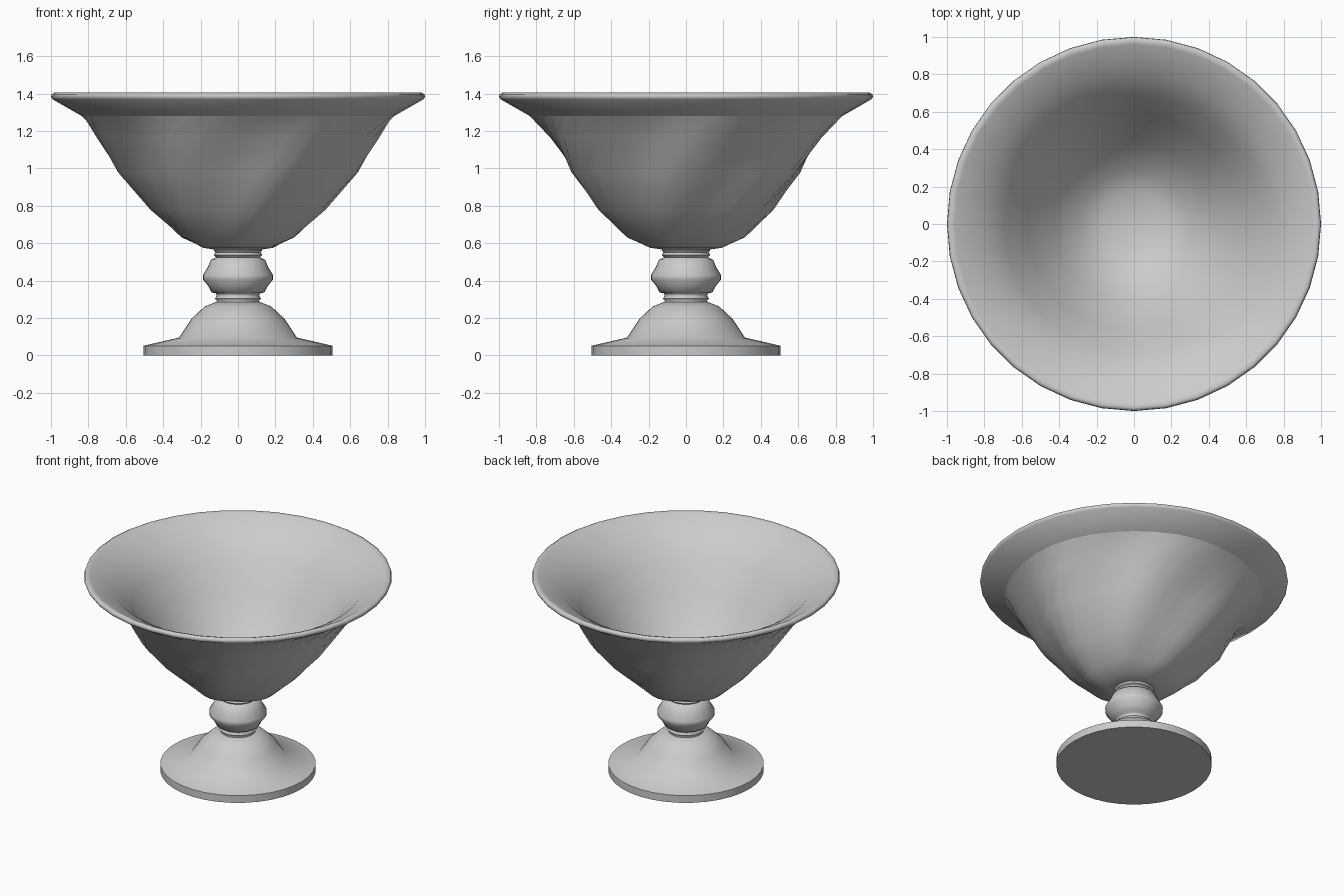
import bpy, bmesh
from math import cos, sin, pi, radians

if "Cube" in bpy.data.objects:
    bpy.data.objects.remove(bpy.data.objects["Cube"])

SEG = 36


def lathe(name, profile, angle, crease_z=None):
    """Revolve (radius, z, flute depth, twist) points; optional hard crease at one height."""
    bm = bmesh.new()
    rings = []
    for r, z, depth, twist in profile:
        if r == 0:
            rings.append([bm.verts.new((0, 0, z))])
            continue
        ring = []
        for i in range(SEG):
            a = 2 * pi * i / SEG + radians(twist - 5)
            wave = max(-1, min(1, 1.6 * cos(6 * (a - radians(twist)))))
            rr = r + depth * wave
            ring.append(bm.verts.new((rr * cos(a), rr * sin(a), z)))
        rings.append(ring)
    for lo, hi in zip(rings, rings[1:]):
        for i in range(SEG):
            j = (i + 1) % SEG
            if len(lo) == 1:
                bm.faces.new((lo[0], hi[j], hi[i]))
            elif len(hi) == 1:
                bm.faces.new((lo[i], lo[j], hi[0]))
            else:
                bm.faces.new((lo[i], lo[j], hi[j], hi[i]))
    bmesh.ops.recalc_face_normals(bm, faces=bm.faces)
    if crease_z is not None:
        for e in bm.edges:
            if all(abs(v.co.z - crease_z) < 1e-4 for v in e.verts):
                e.smooth = False
    mesh = bpy.data.meshes.new(name)
    bm.to_mesh(mesh)
    bm.free()
    ob = bpy.data.objects.new(name, mesh)
    bpy.context.collection.objects.link(ob)
    bpy.ops.object.select_all(action='DESELECT')
    ob.select_set(True)
    bpy.context.view_layer.objects.active = ob
    bpy.ops.object.shade_smooth_by_angle(angle=radians(angle), keep_sharp_edges=True)
    return ob


def plain(points, twist=5):
    return [(r, z, 0, twist) for r, z in points]


# Foot: flat disc rising into a dome
lathe("foot", plain([(0, 0), (0.505, 0), (0.505, 0.052), (0.315, 0.096),
                     (0.25, 0.195), (0.178, 0.262), (0.12, 0.285), (0, 0.285)]), 50)

# Stem: collar, turned knob, collar
lathe("stem", plain([(0, 0.28), (0.115, 0.283), (0.113, 0.292), (0.124, 0.305),
                     (0.113, 0.318), (0.118, 0.332), (0.142, 0.337), (0.158, 0.37),
                     (0.186, 0.405), (0.187, 0.43), (0.16, 0.475), (0.145, 0.512),
                     (0.117, 0.525), (0.13, 0.538), (0.12, 0.55), (0.13, 0.562),
                     (0.12, 0.575), (0, 0.575)]), 70)

# Bowl: outer wall with six twisted flutes, flared lip, smooth inside
outer = [(0, 0.565, 0, -35), (0.13, 0.567, 0, -35), (0.19, 0.576, 0.003, -35),
         (0.307, 0.632, 0.009, -25), (0.46, 0.78, 0.016, -15),
         (0.622, 0.98, 0.02, -5), (0.737, 1.165, 0.018, 5), (0.835, 1.28, 0.003, 15)]
lip = plain([(0.992, 1.37), (1.0, 1.383), (0.997, 1.397), (0.983, 1.405), (0.96, 1.397)], 15)
inner = plain([(0.805, 1.312), (0.69, 1.19), (0.575, 1.015), (0.425, 0.805),
               (0.285, 0.668), (0.17, 0.612), (0, 0.60)], 15)
lathe("bowl", outer + lip + inner, 80, crease_z=1.28)
